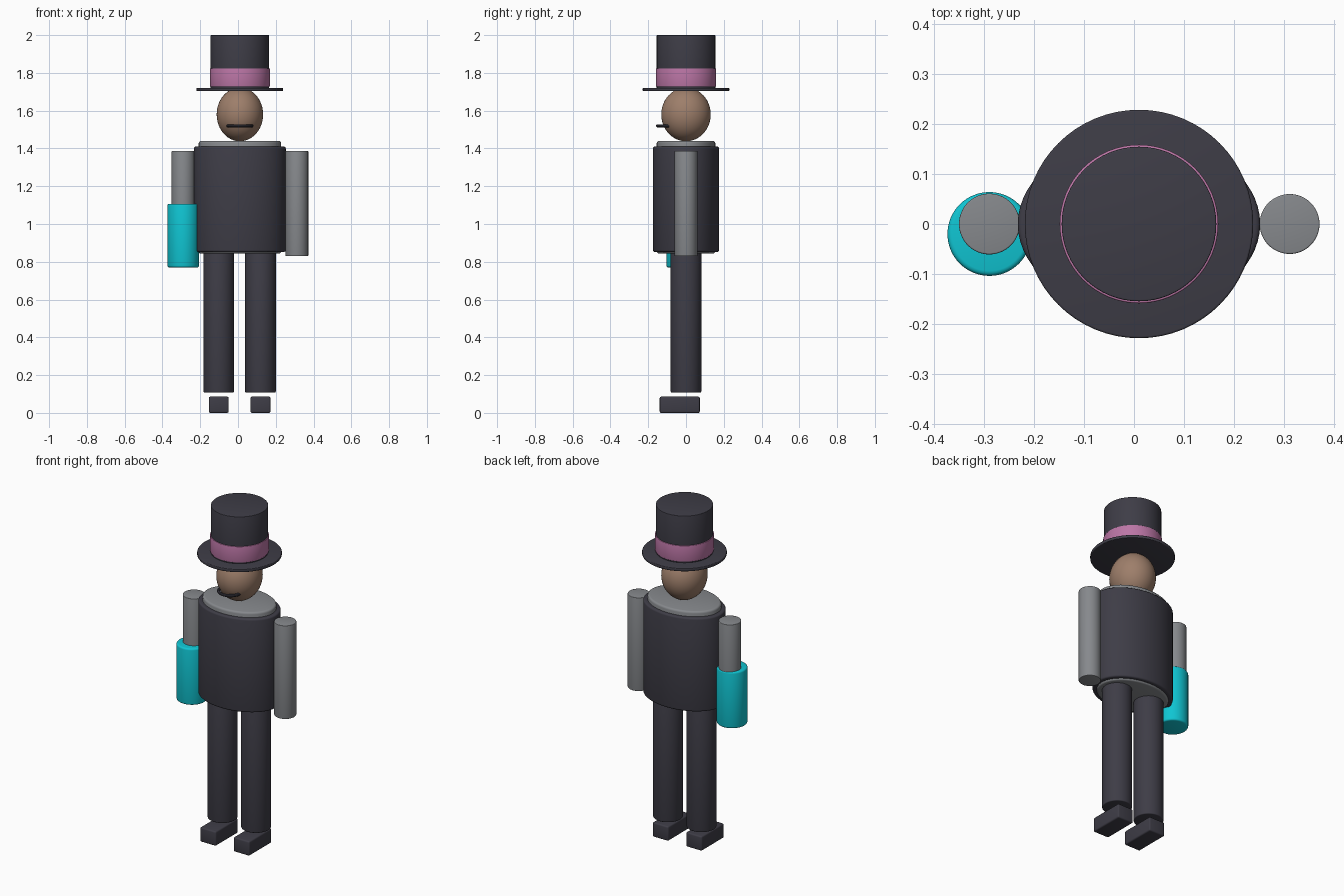
import bpy, math

if "Cube" in bpy.data.objects:
    bpy.data.objects.remove(bpy.data.objects["Cube"])


def material(name, r, g, b):
    m = bpy.data.materials.new(name)
    m.diffuse_color = (r, g, b, 1)
    m.use_nodes = True
    m.node_tree.nodes["Principled BSDF"].inputs["Base Color"].default_value = m.diffuse_color
    return m


CHARCOAL = material("charcoal", 0.048, 0.046, 0.062)
GREY = material("grey", 0.24, 0.25, 0.265)
PINK = material("pink", 0.5, 0.18, 0.38)
SKIN = material("skin", 0.34, 0.21, 0.145)
CYAN = material("cyan", 0.005, 0.56, 0.65)

CX = 0.01  # centre line of the body


def finish(name, mat, bevel=0.0):
    ob = bpy.context.object
    ob.name = name
    ob.data.materials.append(mat)
    bpy.ops.object.transform_apply(location=False, rotation=False, scale=True)
    if bevel:
        b = ob.modifiers.new("soft_edge", "BEVEL")
        b.width, b.segments, b.limit_method = bevel, 3, "ANGLE"
        b.angle_limit = math.radians(40)
        bpy.ops.object.modifier_apply(modifier=b.name)
    bpy.ops.object.shade_smooth_by_angle(angle=math.radians(35))
    return ob


def cylinder(name, mat, x, y, rx, ry, z0, z1, bevel=0.0):
    bpy.ops.mesh.primitive_cylinder_add(vertices=64, radius=1, depth=1,
                                        location=(x, y, (z0 + z1) / 2))
    bpy.context.object.scale = (rx, ry, z1 - z0)
    return finish(name, mat, bevel)


# Top hat
cylinder("hat_crown", CHARCOAL, CX, 0, 0.155, 0.155, 1.71, 2.0, 0.003)
cylinder("hat_band", PINK, CX, 0, 0.159, 0.159, 1.728, 1.824, 0.003)
cylinder("hat_brim", CHARCOAL, CX, 0, 0.229, 0.229, 1.703, 1.721, 0.004)

# Head
bpy.ops.mesh.primitive_uv_sphere_add(segments=48, ring_count=24, radius=1,
                                     location=(CX, 0, 1.58))
bpy.context.object.scale = (0.123, 0.131, 0.142)
finish("head", SKIN)

# Moustache: a thin rod curving around the front of the face
curve = bpy.data.curves.new("moustache", "CURVE")
curve.dimensions = "3D"
curve.bevel_depth = 0.0085
curve.bevel_resolution = 3
curve.use_fill_caps = True
N = 17
spline = curve.splines.new("POLY")
spline.points.add(N - 1)
for i, p in enumerate(spline.points):
    a = math.pi * i / (N - 1)
    p.co = (CX - 0.063 * math.cos(a), -0.09 - 0.06 * math.sin(a), 1.52, 1)
moustache = bpy.data.objects.new("moustache", curve)
bpy.context.collection.objects.link(moustache)
bpy.ops.object.select_all(action="DESELECT")
moustache.select_set(True)
bpy.context.view_layer.objects.active = moustache
bpy.ops.object.convert(target="MESH")
finish("moustache", CHARCOAL)

# Torso: shirt core showing above and below the jacket
cylinder("shirt", GREY, CX, 0, 0.218, 0.155, 0.843, 1.44, 0.012)
cylinder("jacket", CHARCOAL, CX, 0, 0.243, 0.175, 0.852, 1.41, 0.01)

# Arms and the cuff around the right hand
cylinder("left_arm", GREY, 0.312, 0, 0.06, 0.06, 0.83, 1.387, 0.003)
cylinder("right_arm", GREY, -0.29, 0, 0.061, 0.061, 0.83, 1.387, 0.003)
cylinder("right_cuff", CYAN, -0.29, -0.02, 0.084, 0.084, 0.77, 1.107, 0.01)

# Legs and shoes
for side, x in (("right", -0.102), ("left", 0.119)):
    cylinder(side + "_leg", CHARCOAL, x, 0, 0.081, 0.081, 0.108, 0.86, 0.005)
    bpy.ops.mesh.primitive_cube_add(size=1, location=(x, -0.033, 0.043))
    bpy.context.object.scale = (0.105, 0.212, 0.086)
    finish(side + "_shoe", CHARCOAL, 0.008)
